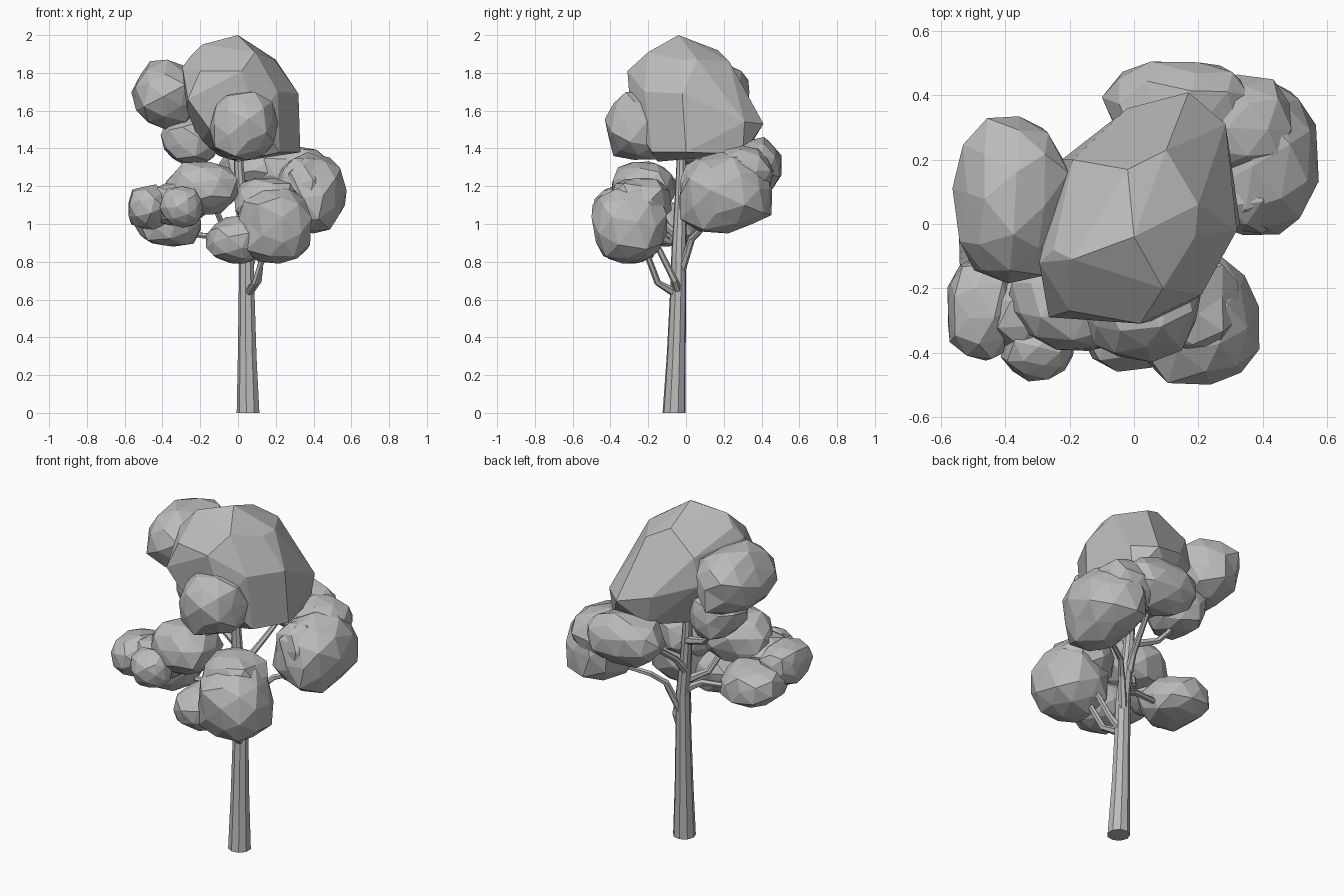
import bpy, bmesh, math, random
from mathutils import Vector

random.seed(7)
if "Cube" in bpy.data.objects:
    bpy.data.objects.remove(bpy.data.objects["Cube"], do_unlink=True)

# One plain clay grey for the whole tree
grey = bpy.data.materials.new("clay_grey")
grey.use_nodes = True
grey.diffuse_color = (0.5, 0.5, 0.5, 1)
grey.node_tree.nodes["Principled BSDF"].inputs["Base Color"].default_value = grey.diffuse_color
UP = Vector((0, 0, 1))


def finish(name, bm):
    """Turn a bmesh into a flat-shaded object."""
    bmesh.ops.recalc_face_normals(bm, faces=bm.faces)
    mesh = bpy.data.meshes.new(name)
    bm.to_mesh(mesh)
    bm.free()
    mesh.materials.append(grey)
    obj = bpy.data.objects.new(name, mesh)
    bpy.context.collection.objects.link(obj)
    return obj


def merge_flat(bm, degrees):
    """Join nearly coplanar facets into larger planes."""
    bmesh.ops.dissolve_limit(bm, angle_limit=math.radians(degrees),
                             verts=bm.verts, edges=bm.edges)


def tube(name, path, radii, sides, upright=False):
    """Tapered faceted tube through the path points."""
    bm = bmesh.new()
    pts = [Vector(p) for p in path]
    rings = []
    for i, (p, r) in enumerate(zip(pts, radii)):
        d = pts[min(i + 1, len(pts) - 1)] - pts[max(i - 1, 0)]
        turn = UP.rotation_difference(UP if upright else d)
        ring = []
        for k in range(sides):
            a = math.tau * (k + 0.5) / sides
            ring.append(bm.verts.new(p + turn @ Vector((r * math.cos(a), r * math.sin(a), 0))))
        rings.append(ring)
    for low, high in zip(rings, rings[1:]):
        for k in range(sides):
            n = (k + 1) % sides
            bm.faces.new((low[k], low[n], high[n], high[k]))
    bm.faces.new(rings[0][::-1])
    bm.faces.new(rings[-1])
    return finish(name, bm)


def clump(name, centre, size, rough=0.1, fullness=0.88):
    """Chiselled, slightly boxy leaf mass fitted to a centre and half sizes."""
    bm = bmesh.new()
    bmesh.ops.create_icosphere(bm, subdivisions=2, radius=1)
    tilt = Vector((random.random(), random.random(), random.random())).to_track_quat('Z', 'Y')
    for v in bm.verts:
        v.co = tilt @ v.co * random.uniform(1 - rough, 1 + rough)
    for axis in range(3):
        low = min(v.co[axis] for v in bm.verts)
        high = max(v.co[axis] for v in bm.verts)
        for v in bm.verts:
            unit = 2 * (v.co[axis] - low) / (high - low) - 1
            unit = math.copysign(abs(unit) ** fullness, unit)
            v.co[axis] = centre[axis] + unit * size[axis]
    merge_flat(bm, 11)
    return finish(name, bm)


# Trunk, leaning slightly as it rises
tube("trunk",
     [(.055, -.063, 0), (.05, -.052, .3), (.047, -.042, .64), (.045, -.038, .85),
      (.02, -.03, 1.1), (.005, -.025, 1.3), (0, -.02, 1.5)],
     [.062, .051, .043, .04, .032, .027, .02], 9, upright=True)

# Branches, each reaching into a leaf mass
branches = {
    "front_branch": [(.05, -.05, .63), (.09, -.15, .69), (.14, -.21, .85), (.17, -.25, .95)],
    "front_side_branch": [(.06, -.04, .64), (.11, -.06, .7), (.13, -.15, .88)],
    "left_branch": [(.05, -.03, .74), (.11, .03, .92), (.17, .09, .98), (.3, .16, 1.02)],
    "right_low_branch": [(.03, -.04, .88), (-.06, -.07, .93), (-.2, -.09, .94), (-.35, -.1, .97)],
    "right_mid_branch": [(.03, -.04, .93), (-.08, -.1, .99), (-.11, -.14, 1.06), (-.16, -.2, 1.15)],
    "right_high_branch": [(0, -.02, 1.18), (-.14, .03, 1.23), (-.2, .05, 1.3), (-.25, .06, 1.4)],
    "back_branch": [(.02, -.02, 1), (.04, .04, 1.08), (.07, .14, 1.16), (.1, .25, 1.25)],
}
for name, path in branches.items():
    tube(name, path, [.024, .018, .016, .013], 6)

# Main crown: a leaning faceted boulder
crown = [(0, -.04, 2), (-.19, -.11, 1.95), (-.295, -.12, 1.83), (-.25, -.08, 1.89),
         (-.2, -.27, 1.81), (-.265, -.29, 1.66), (.02, -.31, 1.81), (.09, -.2, 1.91),
         (.2, .06, 1.87), (.19, -.04, 1.87), (.32, -.02, 1.69), (.21, -.22, 1.7),
         (.285, .31, 1.54), (.17, .41, 1.53), (-.02, .36, 1.58), (-.225, .2, 1.64),
         (-.19, .2, 1.8), (.1, .23, 1.86), (.33, 0, 1.38), (.26, .3, 1.37),
         (.02, .33, 1.4), (-.1, .1, 1.36), (0, -.15, 1.33), (.22, -.18, 1.38),
         (-.27, -.2, 1.6), (-.2, -.05, 1.43), (.1, -.29, 1.55), (-.02, .17, 1.92),
         (-.15, -.27, 1.5)]
bm = bmesh.new()
for p in crown:
    bm.verts.new(p)
bmesh.ops.convex_hull(bm, input=bm.verts)
loose = [v for v in bm.verts if not v.link_faces]
bmesh.ops.delete(bm, geom=loose, context='VERTS')
merge_flat(bm, 6)
finish("crown", bm)

# Smaller leaf masses: centre and half sizes
clumps = {
    "crown_front_lobe": ((.03, -.25, 1.52), (.18, .18, .18)),
    "right_upper_clump": ((-.38, .075, 1.685), (.185, .26, .185)),
    "right_upper_lobe": ((-.255, .05, 1.445), (.155, .16, .135)),
    "right_low_clump": ((-.37, -.11, 1), (.175, .18, .12)),
    "right_outer_clump": ((-.465, -.265, 1.09), (.115, .16, .12)),
    "right_low_front_lobe": ((-.3, -.39, 1.09), (.115, .1, .11)),
    "right_mid_clump": ((-.2, -.225, 1.19), (.2, .17, .14)),
    "right_inner_lobe": ((-.32, -.27, 1.1), (.15, .14, .115)),
    "front_clump": ((.19, -.3, .995), (.2, .2, .205)),
    "front_top_lobe": ((.16, -.24, 1.11), (.18, .165, .135)),
    "front_side_lobe": ((-.02, -.3, .915), (.15, .16, .125)),
    "left_clump": ((.39, .21, 1.165), (.185, .245, .215)),
    "left_front_lobe": ((.34, .1, 1.17), (.15, .13, .18)),
    "left_back_lobe": ((.3, .31, 1.27), (.19, .155, .145)),
    "back_clump": ((.13, .35, 1.31), (.23, .155, .15)),
}
for name, (centre, size) in clumps.items():
    clump(name, centre, size)
